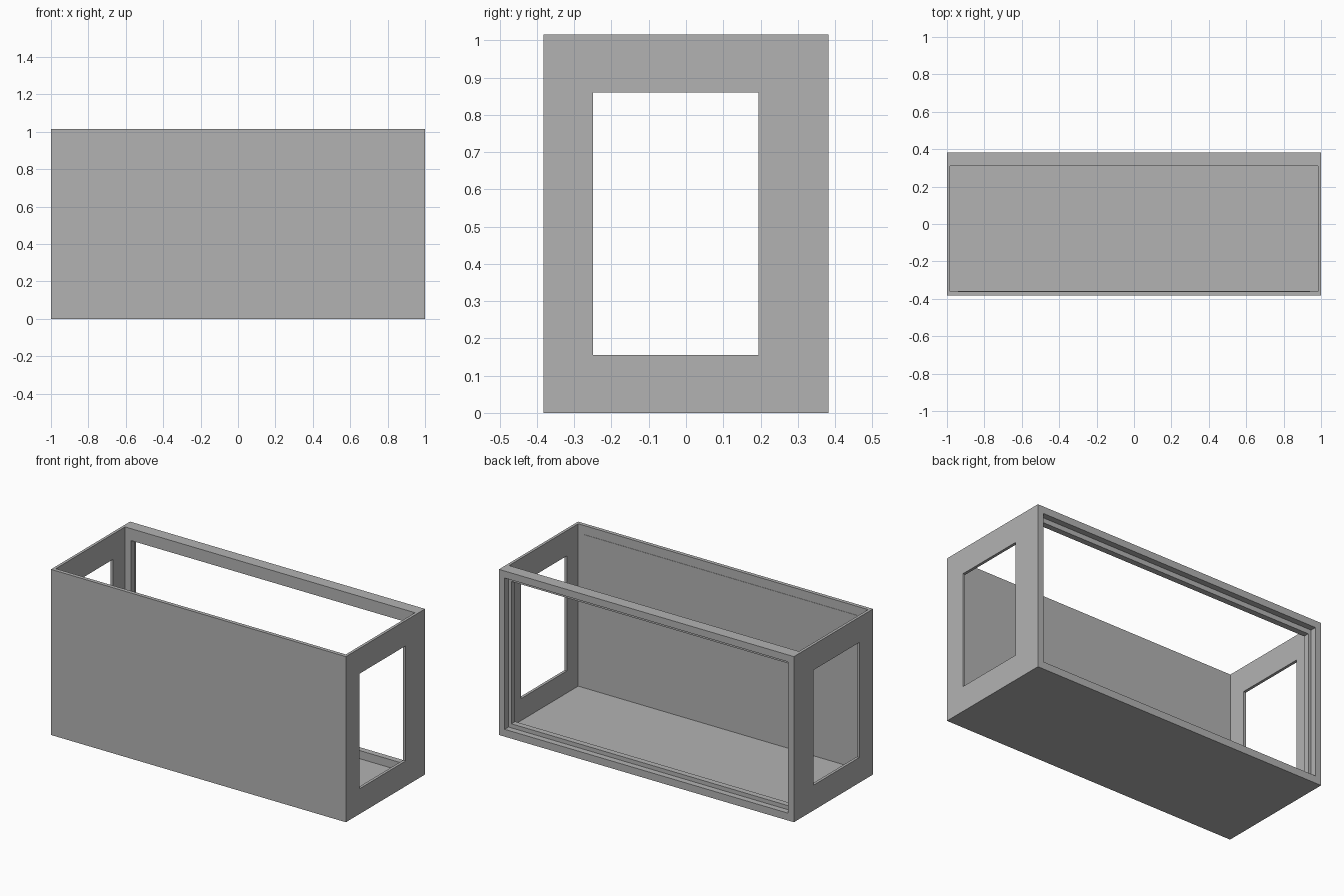
import bpy

cube = bpy.data.objects.get("Cube")
if cube:
    bpy.data.objects.remove(cube, do_unlink=True)

GREY = (0.45, 0.45, 0.45, 1.0)
grey = bpy.data.materials.new("plain_grey")
grey.use_nodes = True
grey.diffuse_color = GREY
grey.node_tree.nodes["Principled BSDF"].inputs["Base Color"].default_value = GREY


def box(name, x, y, z):
    """Axis-aligned box from (min, max) ranges."""
    verts = [(a, b, c) for a in x for b in y for c in z]
    faces = [(0, 1, 3, 2), (4, 6, 7, 5), (0, 4, 5, 1),
             (2, 3, 7, 6), (0, 2, 6, 4), (1, 5, 7, 3)]
    mesh = bpy.data.meshes.new(name)
    mesh.from_pydata(verts, [], faces)
    mesh.materials.append(grey)
    obj = bpy.data.objects.new(name, mesh)
    bpy.context.collection.objects.link(obj)
    return obj


def carve(target, cutter):
    """Subtract the cutter from the target and discard it."""
    cutter.hide_render = True
    mod = target.modifiers.new(cutter.name, 'BOOLEAN')
    mod.operation = 'DIFFERENCE'
    mod.solver = 'EXACT'
    mod.object = cutter
    bpy.context.view_layer.objects.active = target
    bpy.ops.object.modifier_apply(modifier=mod.name)
    bpy.data.objects.remove(cutter, do_unlink=True)


HALF_DEPTH, HEIGHT = 0.383, 1.015
FRAME_FRONT, REBATE = 0.31, 0.346

# Solid body of the case
case = box("case_shell", (-1, 1), (-HALF_DEPTH, HALF_DEPTH), (0, HEIGHT))

# Main cavity, open at the top
carve(case, box("cavity", (-0.983, 0.983), (-0.36, FRAME_FRONT), (0.02, 1.2)))

# Back opening: inner lip, then the wider rebate behind it
carve(case, box("back_opening", (-0.941, 0.941), (0.2, 0.5), (0.07, 0.942)))
carve(case, box("back_rebate", (-0.961, 0.961), (REBATE, 0.5), (0.045, 0.972)))

# Matching windows through both ends
carve(case, box("end_windows", (-1.2, 1.2), (-0.25, 0.195), (0.155, 0.86)))

# Thin lining panel on the inside of the front wall
box("front_lining", (-0.94, 0.94), (-0.361, -0.358), (0.07, 0.96))
